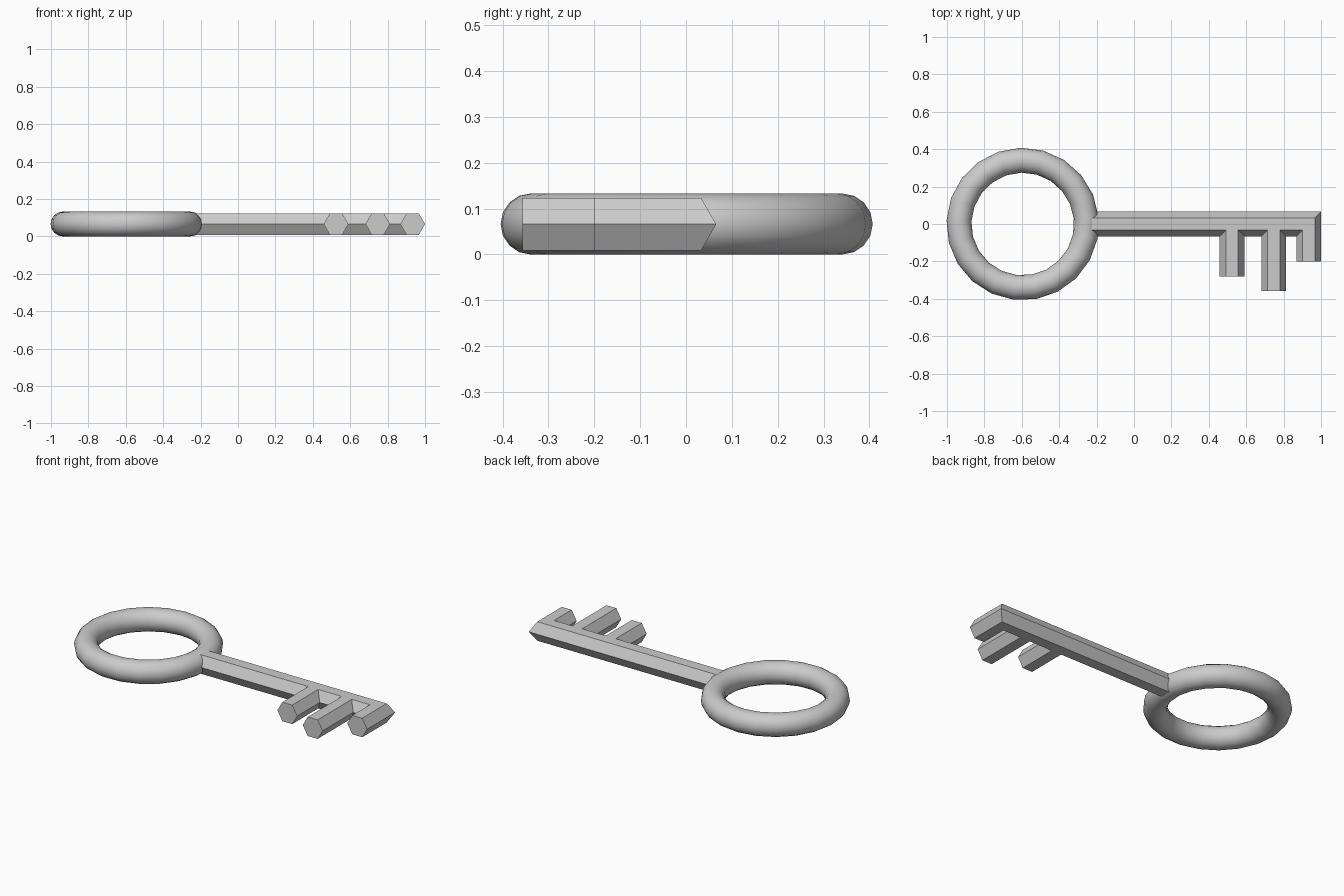
import bpy, bmesh
from math import radians, cos, sin, pi
from mathutils import Vector

if "Cube" in bpy.data.objects:
    bpy.data.objects.remove(bpy.data.objects["Cube"])

R = 0.066   # hexagon radius of bars
ZC = 0.066  # height of the centre plane


def hex_sweep(name, path):
    """Sweep a hexagon along a flat path, mitred at the corners."""
    pts = [Vector((x, y, ZC)) for x, y in path]
    dirs = [(b - a).normalized() for a, b in zip(pts, pts[1:])]
    up = Vector((0, 0, 1))
    bm = bmesh.new()
    rings = []
    for i, p in enumerate(pts):
        n0 = up.cross(dirs[max(i - 1, 0)])
        n1 = up.cross(dirs[min(i, len(dirs) - 1)])
        side = (n0 + n1) / (1 + n0.dot(n1))
        rings.append([bm.verts.new(p + side * R * cos(k * pi / 3) + up * R * sin(k * pi / 3))
                      for k in range(6)])
    for a, b in zip(rings, rings[1:]):
        for k in range(6):
            j = (k + 1) % 6
            bm.faces.new((a[k], a[j], b[j], b[k]))
    bm.faces.new(rings[0])
    bm.faces.new(rings[-1])
    bmesh.ops.recalc_face_normals(bm, faces=bm.faces)
    me = bpy.data.meshes.new(name)
    bm.to_mesh(me)
    bm.free()
    ob = bpy.data.objects.new(name, me)
    bpy.context.collection.objects.link(ob)
    return ob


# Ring handle
bpy.ops.mesh.primitive_torus_add(major_segments=21, minor_segments=16,
                                 major_radius=0.341, minor_radius=0.0665,
                                 location=(-0.595, 0, 0.0665),
                                 rotation=(0, 0, radians(91.5)))
ring = bpy.context.object
ring.name = "ring_handle"
bpy.ops.object.shade_smooth_by_angle(angle=radians(40))

# Shaft turning the corner into the end tooth
hex_sweep("shaft_and_end_tooth", [(-0.25, 0), (0.934, 0), (0.934, -0.2)])

# Remaining teeth
for name, x, y in (("inner_tooth", 0.524, -0.28), ("middle_tooth", 0.747, -0.357)):
    hex_sweep(name, [(x, -0.03), (x, y)])
